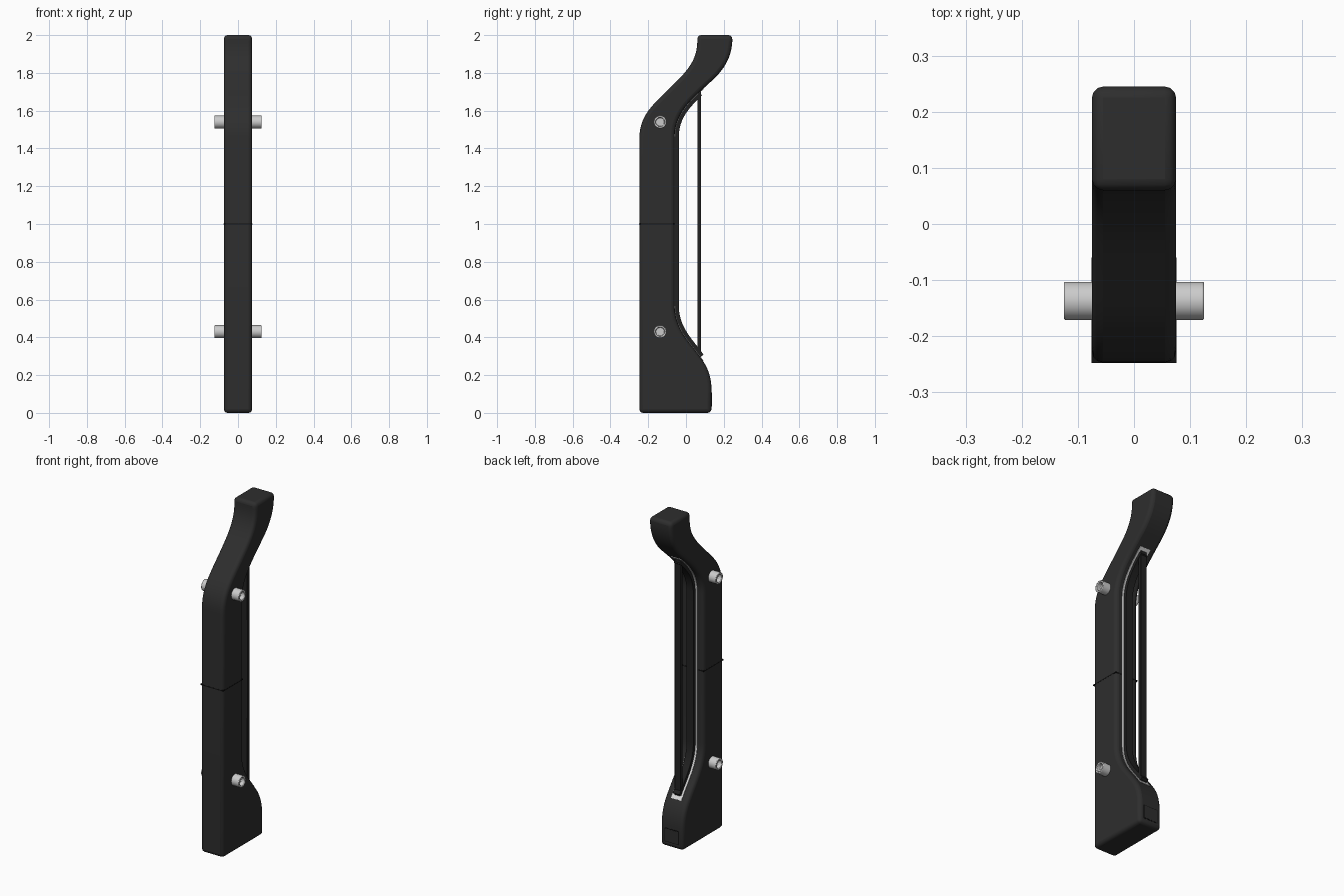
import bpy, bmesh, math
from mathutils import Vector, Matrix

if "Cube" in bpy.data.objects:
    bpy.data.objects.remove(bpy.data.objects["Cube"])


def material(name, v):
    m = bpy.data.materials.new(name)
    m.diffuse_color = (v, v, v, 1)
    m.use_nodes = True
    m.node_tree.nodes["Principled BSDF"].inputs["Base Color"].default_value = m.diffuse_color
    return m


BODY = material("charcoal", 0.027)
TRIM = material("soft black", 0.016)
SEAM = material("seam black", 0.006)
LIGHT = material("light inlay", 0.72)
METAL = material("light metal", 0.6)


def finish(name, bm, mat, bevel=0.0, segs=3):
    bmesh.ops.recalc_face_normals(bm, faces=bm.faces[:])
    me = bpy.data.meshes.new(name)
    bm.to_mesh(me)
    bm.free()
    ob = bpy.data.objects.new(name, me)
    bpy.context.collection.objects.link(ob)
    me.materials.append(mat)
    if bevel:
        b = ob.modifiers.new("bevel", 'BEVEL')
        b.width, b.segments = bevel, segs
        b.limit_method, b.angle_limit = 'ANGLE', math.radians(40)
        b.use_clamp_overlap = False
    bpy.ops.object.select_all(action='DESELECT')
    ob.select_set(True)
    bpy.context.view_layer.objects.active = ob
    bpy.ops.object.shade_smooth_by_angle(angle=math.radians(35))
    return ob


def extrude_x(name, pts, half, mat, bevel=0.0):
    """Extrude a closed (y, z) profile across x."""
    bm = bmesh.new()
    a = [bm.verts.new((-half, y, z)) for y, z in pts]
    b = [bm.verts.new((half, y, z)) for y, z in pts]
    bm.faces.new(a)
    bm.faces.new(b[::-1])
    n = len(pts)
    for i in range(n):
        j = (i + 1) % n
        bm.faces.new((a[i], b[i], b[j], a[j]))
    return finish(name, bm, mat, bevel)


def box(name, lo, hi, mat, bevel=0.0):
    bm = bmesh.new()
    lo, hi = Vector(lo), Vector(hi)
    bmesh.ops.create_cube(bm, size=1, matrix=Matrix.Translation((lo + hi) / 2)
                          @ Matrix.Diagonal((*(hi - lo), 1)))
    return finish(name, bm, mat, bevel)


def bez(p0, p1, p2, p3, n=14):
    P = [Vector(p) for p in (p0, p1, p2, p3)]
    out = []
    for i in range(n + 1):
        t = i / n
        s = 1 - t
        out.append(P[0]*s**3 + P[1]*3*s*s*t + P[2]*3*s*t*t + P[3]*t**3)
    return out


# Side profile: front S-curve upwards, back curve downwards
front = (bez((-.247, 1.45), (-.247, 1.58), (-.17, 1.635), (-.08, 1.725))
         + bez((-.08, 1.725), (0, 1.805), (.058, 1.86), (.06, 1.965))[1:])
back = (bez((.245, 1.965), (.24, 1.87), (.19, 1.805), (.13, 1.752))
        + bez((.13, 1.752), (.03, 1.66), (-.06, 1.59), (-.06, 1.46), 24)[1:]
        + bez((-.06, .57), (-.06, .44), (.02, .375), (.075, .295), 24)
        + bez((.075, .295), (.115, .245), (.135, .19), (.135, .12))[1:])
profile = ([Vector((-.247, 0))] + front + [Vector((.06, 2)), Vector((.245, 2))]
           + back + [Vector((.135, 0))])
extrude_x("handle_body", profile, .075, BODY, .02)


def ribbon(name, z0, z1, inner, outer, half, mat):
    """Strip that follows the back curve between two heights."""
    ins, outs = [], []
    for i in range(1, len(back) - 1):
        p = back[i]
        if z0 <= p.y <= z1:
            t = (back[i + 1] - back[i - 1]).normalized()
            n = Vector((-t.y, t.x))
            ins.append(p + n * inner)
            outs.append(p + n * outer)
    return extrude_x(name, ins + outs[::-1], half, mat)


# Light seat and dark liner along the back opening
ribbon("light_inlay", .265, 1.725, -.01, .003, .034, LIGHT)
ribbon("opening_liner", .285, 1.705, -.01, .022, .022, TRIM)

# Slim upright bar closing the opening
box("rear_bar", (-.02, .06, .29), (.02, .08, 1.71), TRIM, .003)

# Thin seam around the middle
box("middle_seam", (-.0757, -.2477, .997), (.0757, -.0593, 1.003), SEAM)

# Small cover outline low on the back
box("cover_outline", (-.048, .12, .03), (.048, .1362, .112), SEAM)
box("cover_plate", (-.044, .12, .034), (.044, .137, .108), BODY)

# Hollow-ended metal pins through the body
for label, z in (("lower", .43), ("upper", 1.54)):
    bm = bmesh.new()
    bmesh.ops.create_cone(bm, cap_ends=True, segments=32, radius1=.034,
                          radius2=.034, depth=.25,
                          matrix=Matrix.Translation((0, -.137, z))
                          @ Matrix.Rotation(math.pi / 2, 4, 'Y'))
    bm.normal_update()
    for f in [f for f in bm.faces if len(f.verts) > 4]:
        d = f.normal.copy()
        bmesh.ops.inset_region(bm, faces=[f], thickness=.011)
        r = bmesh.ops.extrude_face_region(bm, geom=[f])
        vs = [v for v in r["geom"] if isinstance(v, bmesh.types.BMVert)]
        bmesh.ops.translate(bm, verts=vs, vec=-d * .025)
        if f.is_valid:
            bmesh.ops.delete(bm, geom=[f], context='FACES_ONLY')
    finish(label + "_pin", bm, METAL, .003, 2)
